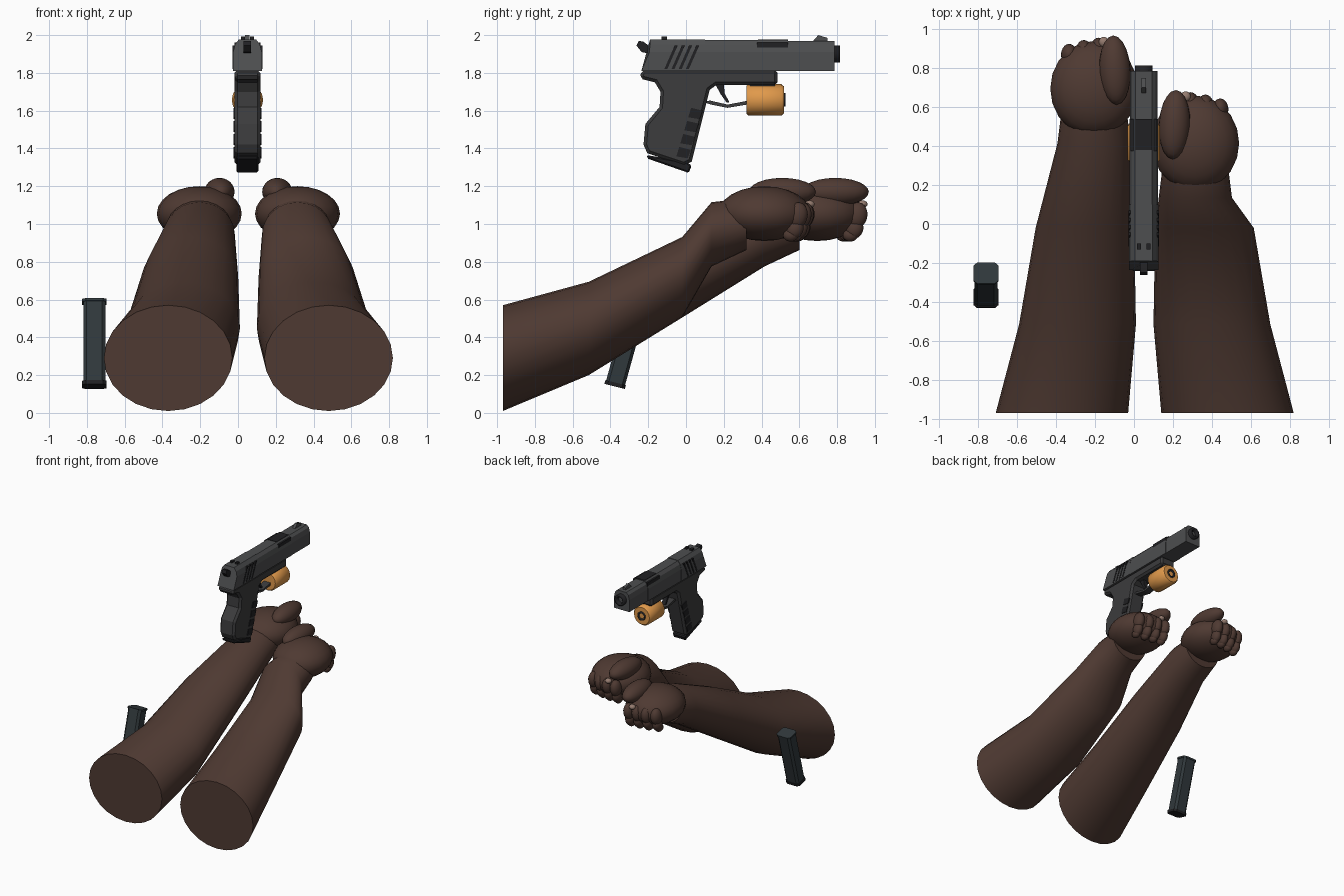
import bpy, bmesh
from math import sin, cos, pi, radians
from mathutils import Matrix, Euler

if "Cube" in bpy.data.objects:
    bpy.data.objects.remove(bpy.data.objects["Cube"])

GX = 0.05    # pistol centre line
AX = 0.055   # mirror line of the two arms


def mat(name, r, g, b):
    m = bpy.data.materials.new(name)
    m.diffuse_color = (r, g, b, 1)
    m.use_nodes = True
    m.node_tree.nodes["Principled BSDF"].inputs["Base Color"].default_value = m.diffuse_color
    return m


SLIDE = mat("slide_grey", .075, .077, .08)
FRAME = mat("frame_grey", .045, .045, .047)
BLACK = mat("black", .015, .015, .017)
ORANGE = mat("orange", .75, .32, .07)
MAG = mat("magazine_grey", .03, .04, .045)
SKIN = mat("skin", .078, .042, .032)
NAIL = mat("nail", .3, .2, .16)


def finish(name, bm, m, smooth=False):
    bmesh.ops.recalc_face_normals(bm, faces=bm.faces)
    me = bpy.data.meshes.new(name)
    bm.to_mesh(me)
    bm.free()
    me.materials.append(m)
    ob = bpy.data.objects.new(name, me)
    bpy.context.collection.objects.link(ob)
    if smooth:
        for p in me.polygons:
            p.use_smooth = len(p.vertices) <= 4
    return ob


def loft(name, rings, m, smooth=False):
    """Skin a list of equal-length point rings and cap both ends."""
    bm = bmesh.new()
    rows = [[bm.verts.new(p) for p in r] for r in rings]
    n = len(rows[0])
    for a, b in zip(rows, rows[1:]):
        for i in range(n):
            bm.faces.new((a[i], a[(i + 1) % n], b[(i + 1) % n], b[i]))
    bm.faces.new(rows[0])
    bm.faces.new(rows[-1][::-1])
    return finish(name, bm, m, smooth)


def prism(name, pts, half, m, bevel=0, x=GX):
    """Extrude a side profile of (y, z) points across x."""
    ob = loft(name, [[(x + s * half, y, z) for y, z in pts] for s in (-1, 1)], m)
    if bevel:
        b = ob.modifiers.new("bevel", 'BEVEL')
        b.width, b.segments, b.limit_method = bevel, 1, 'ANGLE'
        b.angle_limit = radians(50)
    return ob


def box(name, y0, y1, z0, z1, half, m, x=GX, bevel=0):
    return prism(name, [(y0, z0), (y1, z0), (y1, z1), (y0, z1)], half, m, bevel, x)


def tube(name, stations, z, m, n=16):
    """Round part along y from (y, radius) stations."""
    return loft(name, [[(GX + r * cos(2 * pi * i / n), y, z + r * sin(2 * pi * i / n))
                        for i in range(n)] for y, r in stations], m, True)


def ball(name, c, r, m, rot=(0, 0, 0)):
    bm = bmesh.new()
    M = Matrix.LocRotScale(c, Euler([radians(a) for a in rot]), r)
    bmesh.ops.create_uvsphere(bm, u_segments=20, v_segments=12, radius=1, matrix=M)
    return finish(name, bm, m, True)


# Slide in three segments, rear end raked
def slide_part(name, y0, y1, k, top, rake=0):
    sec = [(.076, 1.81), (.076, 1.91), (.066, 1.95), (.045, top)]
    sec = [(w * k, z) for w, z in sec]
    sec += [(-w, z) for w, z in reversed(sec)]
    loft(name, [[(GX + w, y0 - rake * max(0, 1.92 - z), z) for w, z in sec],
                [(GX + w, y1, z) for w, z in sec]], SLIDE)


slide_part("slide_rear", -.19, .10, 1, 1.978, .42)
slide_part("slide_middle", .10, .54, .97, 1.974)
slide_part("slide_front", .54, .785, .93, 1.968)
prism("ejection_port", [(.375, 1.925), (.54, 1.925), (.54, 1.962), (.375, 1.962)], .068, BLACK)
box("ejection_port_top", .38, .54, 1.95, 1.977, .042, BLACK)
for i in range(4):
    y = -.115 + i * .038
    prism("slide_serration", [(y, 1.82), (y + .016, 1.82), (y + .071, 1.945), (y + .055, 1.945)],
          .0785, BLACK)

# Sights, hammer and muzzle
prism("front_sight", [(.665, 1.96), (.75, 1.96), (.75, 1.985), (.70, 2.0)], .012, SLIDE)
for s in (-1, 1):
    box("rear_sight_post", -.13, -.10, 1.97, 1.992, .011, BLACK, GX + s * .024)
prism("hammer", [(-.18, 1.90), (-.235, 1.91), (-.262, 1.945), (-.25, 1.97), (-.225, 1.965),
                 (-.18, 1.93)], .02, BLACK)
tube("barrel", [(.76, .046), (.815, .046), (.815, .028), (.775, .028)], 1.90, BLACK)

# Frame and grip in one side profile
prism("frame_and_grip", [
    (-.235, 1.815), (-.245, 1.77), (-.165, 1.75), (-.135, 1.70), (-.14, 1.62), (-.215, 1.53),
    (-.225, 1.42), (-.205, 1.375), (-.01, 1.31), (.03, 1.33), (.125, 1.71), (.16, 1.735),
    (.485, 1.735), (.485, 1.815)], .069, FRAME, .016)
prism("grip_base", [(-.21, 1.365), (-.20, 1.345), (.015, 1.27), (.03, 1.31), (0, 1.33)], .058, BLACK, .008)
for i in range(4):
    y, z = .082 - i * .021, 1.60 - i * .069
    prism("grip_ridge", [(y - .07, z - .035), (y - .01, z - .045), (y + .006, z), (y - .055, z + .015)],
          .074, BLACK)

# Trigger and trigger guard
prism("trigger", [(.155, 1.74), (.20, 1.74), (.205, 1.69), (.23, 1.645), (.215, 1.643),
                  (.185, 1.685)], .018, BLACK)
prism("trigger_guard", [(.08, 1.65), (.13, 1.633), (.22, 1.615), (.34, 1.635), (.34, 1.655),
                        (.22, 1.632), (.13, 1.653)], .03, FRAME)

# Under-barrel light
tube("light_body", [(.32, .074), (.33, .083), (.505, .083), (.518, .072)], 1.657, ORANGE)
tube("light_lens", [(.50, .036), (.526, .036), (.526, .026), (.516, .02)], 1.657, BLACK)
box("light_mount", .34, .47, 1.70, 1.75, .035, FRAME)

# Spare magazine, leaning, with chamfered corners
def mag_part(name, t0, t1, hx, hy, m):
    c = .3
    oct_ = [(1, -1 + c), (1, 1 - c), (1 - c, 1), (c - 1, 1), (-1, 1 - c), (-1, c - 1), (c - 1, -1), (1 - c, -1)]
    loft(name, [[(-.76 + u * hx, -.378 + .125 * t + v * hy, .14 + .45 * t - .25 * v * hy)
                 for u, v in oct_] for t in (t0, t1)], m)


mag_part("magazine_body", .02, 1, .059, .05, MAG)
mag_part("magazine_base", 0, .045, .065, .054, BLACK)
mag_part("magazine_top", .98, 1.01, .065, .054, MAG)

# Arms: rings of (y, centre x, half width, centre z, half height); last two slide forward
FOREARM = [(-.97, .48, .34, .29, .28), (-.515, .40, .30, .447, .247), (-.02, .362, .253, .718, .213)]
WRIST = [(.135, .315, .188, .945, .17), (.32, .315, .165, 1.0, .138)]


def arm(side, s, dy):
    def px(x):
        return AX + s * (x - AX)
    rings = FOREARM + [(y + dy, cx, rx, cz, rz) for y, cx, rx, cz, rz in WRIST]
    loft(side + "_arm", [[(px(cx + rx * cos(2 * pi * i / 24)), y, cz + rz * sin(2 * pi * i / 24))
                          for i in range(24)] for y, cx, rx, cz, rz in rings], SKIN, True)

    def part(name, c, r, m=SKIN, rot=(0, 0, 0)):
        ball(side + name, (px(c[0]), c[1] + dy, c[2]), r, m, (rot[0], rot[1] * s, rot[2] * s))
    part("_palm", (.315, .415, 1.055), (.225, .245, .145))
    part("_thumb", (.208, .51, 1.17), (.08, .178, .074), rot=(0, 0, -3))
    # Curled fingers: knuckle, lower joint and tip
    for i in range(4):
        x, y = .215 + i * .076, .625 - .004 * i * i
        part("_finger_upper", (x, y, 1.045), (.042, .055, .07), rot=(-12, 0, 0))
        part("_finger_lower", (x, y - .012, .975), (.036, .045, .055), rot=(-20, 0, 0))
        part("_finger_tip", (x, y - .035, .94), (.03, .04, .033))
    part("_thumb_nail", (.265, .655, 1.105), (.026, .026, .02), NAIL)


arm("right", 1, 0)
arm("left", -1, .28)
